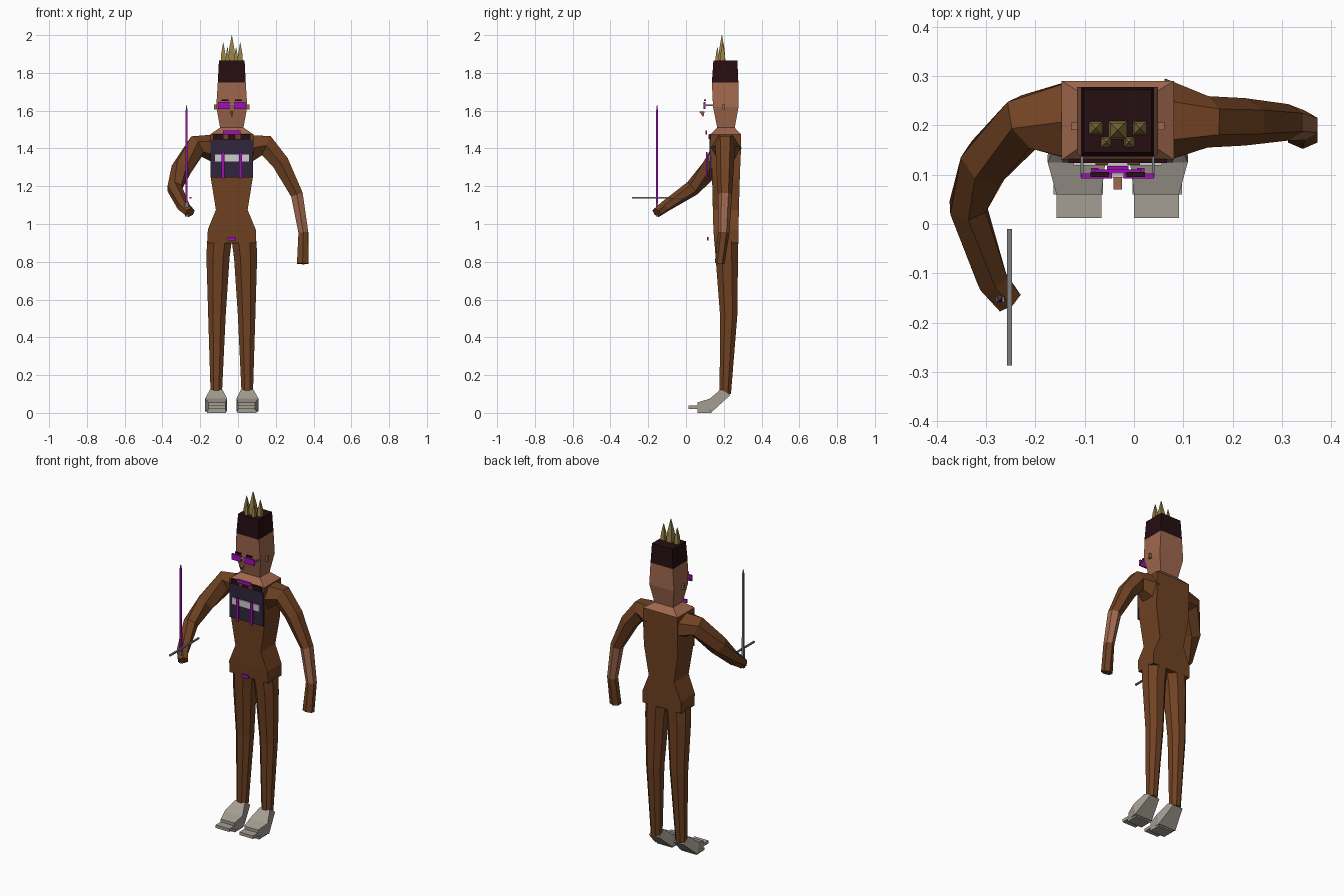
import bpy, bmesh, math
from mathutils import Vector

CX = -0.033  # body midline


def mat(name, r, g, b):
    m = bpy.data.materials.new(name)
    lin = [((c / 255 + 0.055) / 1.055) ** 2.4 for c in (r, g, b)]
    m.diffuse_color = (*lin, 1)
    return m


BROWN = mat("brown suit", 112, 66, 34)
SKIN = mat("skin", 160, 104, 78)
HAIR = mat("dark maroon", 38, 14, 18)
GOLD = mat("gold", 150, 130, 70)
PURPLE = mat("purple", 160, 14, 182)
GREY = mat("shoe grey", 164, 157, 147)
PLUM = mat("dark plum", 48, 38, 60)
PALE = mat("pale grey", 205, 203, 203)
STEEL = mat("steel", 125, 125, 128)


def loft(name, rings, mats, rule=None):
    """Skin a list of equal-length rings, capped at both ends."""
    bm = bmesh.new()
    vs = [[bm.verts.new(p) for p in ring] for ring in rings]
    n = len(vs[0])
    for a, b in zip(vs, vs[1:]):
        for i in range(n):
            bm.faces.new((a[i], a[(i + 1) % n], b[(i + 1) % n], b[i]))
    bm.faces.new(vs[0][::-1])
    bm.faces.new(vs[-1])
    bmesh.ops.recalc_face_normals(bm, faces=bm.faces)
    me = bpy.data.meshes.new(name)
    for m in mats:
        me.materials.append(m)
    if rule:
        for f in bm.faces:
            f.material_index = rule(f.calc_center_median(), f.normal)
    bm.to_mesh(me)
    bm.free()
    ob = bpy.data.objects.new(name, me)
    bpy.context.collection.objects.link(ob)
    return ob


def rect(x0, x1, y0, y1, z):
    return [(x0, y0, z), (x1, y0, z), (x1, y1, z), (x0, y1, z)]


def chamfer(x0, x1, y0, y1, z, k=0.28):
    """Rectangle with cut corners."""
    a, b = (x1 - x0) * k, (y1 - y0) * k
    return [(x0 + a, y0, z), (x1 - a, y0, z), (x1, y0 + b, z), (x1, y1 - b, z),
            (x1 - a, y1, z), (x0 + a, y1, z), (x0, y1 - b, z), (x0, y0 + b, z)]


def box(name, x0, x1, y0, y1, z0, z1, *mats, rule=None):
    return loft(name, [rect(x0, x1, y0, y1, z0), rect(x0, x1, y0, y1, z1)], mats, rule)


def limb(name, path, ref, mats, rule=None):
    """Six-sided tube; path items are (x, y, z, radius along ref, other radius)."""
    pts = [Vector(p[:3]) for p in path]
    rings = []
    for i, p in enumerate(path):
        t = (pts[min(i + 1, len(pts) - 1)] - pts[max(i - 1, 0)]).normalized()
        a = (Vector(ref) - t * t.dot(Vector(ref))).normalized()
        b = t.cross(a)
        rings.append([pts[i] + a * p[3] * math.cos(k * math.pi / 3)
                      + b * p[4] / 0.866 * math.sin(k * math.pi / 3) for k in range(6)])
    return loft(name, rings, mats, rule)


# Torso: half width, front, back, height
torso = [(0.128, 0.15, 0.277, 0.90), (0.127, 0.145, 0.278, 0.97), (0.084, 0.142, 0.28, 1.075),
         (0.112, 0.138, 0.285, 1.25), (0.114, 0.133, 0.29, 1.38), (0.114, 0.13, 0.29, 1.475)]
loft("torso", [rect(CX - w, CX + w, f, b, z) for w, f, b, z in torso], [BROWN])

# Neck, face and tall hair
head = [(0.114, 0.13, 0.29, 1.475), (0.062, 0.165, 0.258, 1.51), (0.082, 0.143, 0.278, 1.62),
        (0.074, 0.137, 0.277, 1.75), (0.068, 0.145, 0.272, 1.865)]
loft("head", [rect(CX - w, CX + w, f, b, z) for w, f, b, z in head], [SKIN, HAIR],
     lambda c, n: int(c.z > 1.75))

# Crown spikes
for i, (dx, y, r, top) in enumerate([(0, 0.19, 0.019, 2.0), (-0.045, 0.194, 0.014, 1.96),
                                     (0.045, 0.194, 0.014, 1.96), (-0.023, 0.166, 0.011, 1.935),
                                     (0.023, 0.166, 0.011, 1.935)]):
    x = CX + dx
    loft(f"crown_spike_{i}", [rect(x - s, x + s, y - s, y + s, z) for s, z in
                              ((r, 1.86), (r * 0.75, 1.86 + (top - 1.86) * 0.45), (0.001, top))], [GOLD])

# Paired parts mirrored about the midline
for side, s in (("right", -1), ("left", 1)):
    def span(a, b):
        return sorted((CX + s * a, CX + s * b))

    # Leg: inner, outer, front, back, height
    leg = [(0.052, 0.112, 0.178, 0.238, 0.10), (0.032, 0.125, 0.18, 0.272, 0.52),
           (0.012, 0.134, 0.157, 0.275, 0.82), (0.0, 0.131, 0.15, 0.277, 0.91)]
    loft(side + "_leg", [chamfer(*span(i, o), f, b, z) for i, o, f, b, z in leg], [BROWN])

    # Shoe: cross-sections from ankle forward to toe
    shoe = [(0.05, 0.114, 0.235, 0.095, 0.185, 0.125), (0.025, 0.142, 0.14, 0.008, 0.125, 0.075),
            (0.033, 0.124, 0.06, 0.015, 0.06, 0.055)]
    rings = []
    for i, o, yb, zb, yt, zt in shoe:
        x0, x1 = span(i, o)
        rings.append([(x0, yb, zb), (x1, yb, zb), (x1, yt, zt), (x0, yt, zt)])
    loft(side + "_shoe", rings, [GREY])
    box(side + "_shoe_toe", *span(0.033, 0.124), 0.012, 0.07, 0.02, 0.038, GREY)
    box(side + "_shoe_sole", *span(0.03, 0.13), 0.06, 0.135, 0, 0.015, GREY)

    # Glasses, brow, ear, chest strap
    box(side + "_lens", *span(0.012, 0.074), 0.092, 0.102, 1.61, 1.645, PURPLE)
    box(side + "_brow", *span(0.018, 0.055), 0.095, 0.105, 1.65, 1.66, HAIR)
    box(side + "_temple", *span(0.069, 0.075), 0.095, 0.21, 1.625, 1.632, STEEL)
    box(side + "_ear", *span(0.07, 0.095), 0.19, 0.206, 1.605, 1.633, SKIN)
    box(side + "_chest_strap", *span(0.039, 0.054), 0.106, 0.113, 1.24, 1.38, PURPLE)
    box(side + "_collar_patch", *span(0.02, 0.045), 0.12, 0.124, 1.45, 1.475, BROWN)

box("glasses_bridge", CX - 0.013, CX + 0.013, 0.094, 0.1, 1.628, 1.636, PALE)
loft("nose", [rect(CX - 0.003, CX + 0.003, 0.088, 0.093, 1.57),
              rect(CX - 0.009, CX + 0.009, 0.07, 0.098, 1.595)], [SKIN])

# Chest details and belt buckle
box("chest_panel", CX - 0.112, CX + 0.112, 0.125, 0.134, 1.245, 1.445, PLUM)
box("chest_band", CX - 0.09, CX + 0.09, 0.119, 0.127, 1.33, 1.368, PALE)
box("collar", CX - 0.1, CX + 0.1, 0.124, 0.132, 1.445, 1.477, HAIR)
box("choker", CX - 0.047, CX + 0.047, 0.102, 0.11, 1.475, 1.496, PURPLE)
box("belt_buckle", CX - 0.022, CX + 0.022, 0.11, 0.118, 0.912, 0.932, PURPLE)

# Hanging arm with bare forearm
limb("left_arm", [(0.06, 0.21, 1.40, 0.085, 0.072), (0.15, 0.207, 1.415, 0.052, 0.055),
                  (0.225, 0.207, 1.325, 0.048, 0.045), (0.312, 0.206, 1.155, 0.037, 0.032),
                  (0.346, 0.2, 0.955, 0.03, 0.026), (0.342, 0.178, 0.79, 0.026, 0.03)],
     (0, 1, 0), [BROWN, SKIN], lambda c, n: int(0.955 < c.z < 1.155))

# Raised arm holding the sword
limb("right_arm", [(-0.125, 0.21, 1.40, 0.075, 0.08), (-0.22, 0.207, 1.41, 0.062, 0.052),
                   (-0.30, 0.125, 1.29, 0.055, 0.048), (-0.337, 0.035, 1.19, 0.042, 0.036),
                   (-0.287, -0.115, 1.09, 0.03, 0.03), (-0.255, -0.155, 1.06, 0.027, 0.027)],
     (0, 0, 1), [BROWN])

# Sword: blade purple on front and inner faces
loft("sword_blade", [rect(-0.272 - r, -0.272 + r, -0.153 - r, -0.153 + r, z)
                     for r, z in ((0.006, 1.11), (0.005, 1.6), (0.001, 1.63))], [STEEL, PURPLE],
     lambda c, n: int(n.x > 0.5 or n.y < -0.5))
box("sword_grip", -0.28, -0.262, -0.159, -0.147, 1.04, 1.11, STEEL)
box("sword_guard", -0.257, -0.247, -0.287, -0.01, 1.136, 1.144, STEEL)
